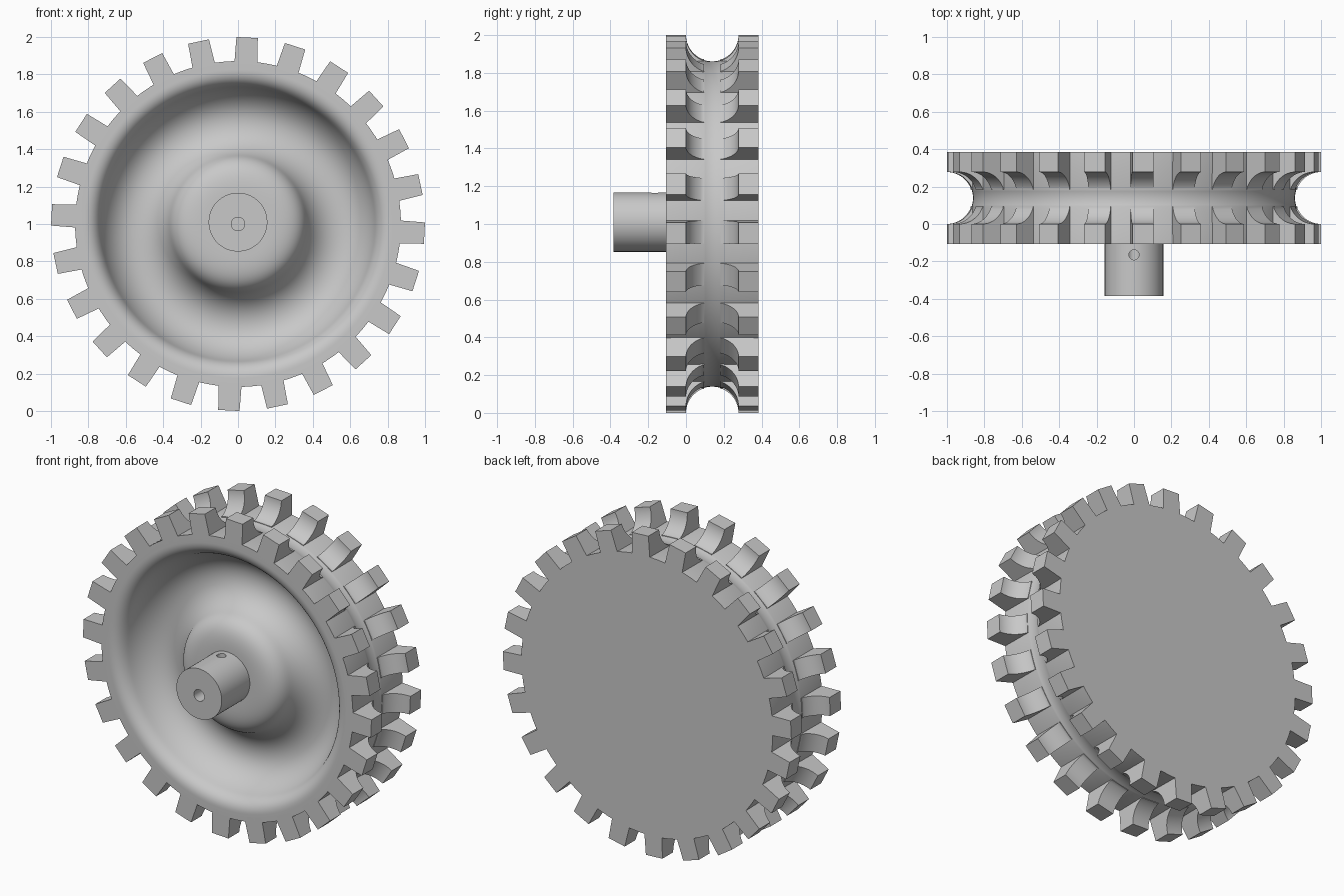
import bpy
import bmesh
from math import sin, cos, pi, radians
from mathutils import Matrix, Vector
from mathutils.geometry import interpolate_bezier

TEETH = 24
PHASE = radians(2.8)
FRONT, BACK = -0.107, 0.385
MID, GROOVE = 0.139, 0.139
ROOT, TIP = 0.871, 0.998
CENTRE = Vector((0, 0, 1))

cube = bpy.data.objects.get("Cube")
if cube:
    bpy.data.objects.remove(cube, do_unlink=True)

grey = bpy.data.materials.new("plain_grey")
grey.use_nodes = True
colour = (0.58, 0.58, 0.58, 1)
grey.diffuse_color = colour
grey.node_tree.nodes["Principled BSDF"].inputs["Base Color"].default_value = colour


def smooth(obj):
    """Select one object and shade it smooth with sharp edges kept."""
    bpy.ops.object.select_all(action='DESELECT')
    obj.select_set(True)
    bpy.context.view_layer.objects.active = obj
    bpy.ops.object.shade_smooth_by_angle(angle=radians(30))


def finish(name, bm):
    """Turn a bmesh into a smooth-by-angle object."""
    bmesh.ops.remove_doubles(bm, verts=bm.verts, dist=1e-5)
    bmesh.ops.recalc_face_normals(bm, faces=bm.faces)
    mesh = bpy.data.meshes.new(name)
    bm.to_mesh(mesh)
    bm.free()
    mesh.materials.append(grey)
    obj = bpy.data.objects.new(name, mesh)
    bpy.context.collection.objects.link(obj)
    smooth(obj)


def curve(*points):
    """Bezier through start, handle, handle, end as (radius, y) points."""
    return [tuple(p) for p in interpolate_bezier(*map(Vector, points), 14)]


def cylinder(name, radius, depth, location, along_y=False):
    bpy.ops.mesh.primitive_cylinder_add(
        vertices=64, radius=radius, depth=depth, location=location,
        rotation=(pi / 2 if along_y else 0, 0, 0))
    obj = bpy.context.object
    obj.name = name
    obj.data.materials.append(grey)
    return obj


# Round groove, split into the part in the teeth and the part in the body
groove = [(MID - GROOVE * cos(t), 1 - GROOVE * sin(t))
          for t in (i * pi / 48 for i in range(49))]
tooth_arc = [p for p in groove if p[1] > ROOT and p[0] < MID]
body_arc = [(r, y) for y, r in groove if r <= ROOT]

# Wheel body: domed hub, rounded ring-shaped dish in front, flat back
dish = curve((0.17, FRONT), (0.27, FRONT), (0.335, -0.09), (0.365, -0.01))
dish += curve((0.365, -0.01), (0.394, 0.067), (0.46, 0.125), (0.545, 0.125))[1:]
dish += curve((0.545, 0.125), (0.64, 0.125), (0.705, 0.045), (0.733, -0.035))[1:]
dish += curve((0.733, -0.035), (0.75, -0.083), (0.78, FRONT), (0.825, FRONT))[1:]
profile = [(0, FRONT)] + dish + [(ROOT, FRONT)] + body_arc + [(ROOT, BACK), (0, BACK)]

bm = bmesh.new()
verts = [bm.verts.new((0, y, 1 + r)) for r, y in profile]
edges = [bm.edges.new(pair) for pair in zip(verts, verts[1:])]
bmesh.ops.spin(bm, geom=verts + edges, cent=CENTRE, axis=(0, 1, 0),
               angle=2 * pi, steps=144, use_merge=True)
finish("wheel_body", bm)

# Teeth: each is a front and a back block hollowed by the round groove
inner_y = body_arc[0][1]
front_block = [(FRONT, ROOT - 0.03), (FRONT, TIP), (tooth_arc[0][0], TIP)]
front_block += tooth_arc[1:] + [(inner_y, ROOT), (inner_y, ROOT - 0.03)]
back_block = [(2 * MID - y if y > FRONT else BACK, r) for y, r in front_block]

bm = bmesh.new()
for n in range(TEETH):
    turn = Matrix.Rotation(PHASE + n * 2 * pi / TEETH, 4, 'Y')
    for block in (front_block, back_block):
        sides = []
        for side in (-1, 1):
            sides.append([bm.verts.new(
                turn @ Vector((side * (0.061 - 0.03 * (r - ROOT)), y, r)) + CENTRE)
                for y, r in block])
            bm.faces.new(sides[-1])
        left, right = sides
        for i in range(len(block) - 1):
            bm.faces.new((left[i], left[i + 1], right[i + 1], right[i]))
finish("teeth", bm)

# Shaft, with a centre bore and a set-screw hole from the top
END, LENGTH = -0.385, 0.3
shaft = cylinder("shaft", 0.157, LENGTH, (0, END + LENGTH / 2, 1.01), True)
drills = [cylinder("bore_helper", 0.036, 0.56, (0, END, 1), True),
          cylinder("screw_hole_helper", 0.027, 0.2, (0, -0.165, 1.1))]
for drill in drills:
    drill.hide_render = True
    cut = shaft.modifiers.new("hole", 'BOOLEAN')
    cut.operation = 'DIFFERENCE'
    cut.solver = 'EXACT'
    cut.object = drill
    bpy.context.view_layer.objects.active = shaft
    bpy.ops.object.modifier_apply(modifier=cut.name)
    bpy.data.objects.remove(drill, do_unlink=True)
smooth(shaft)
